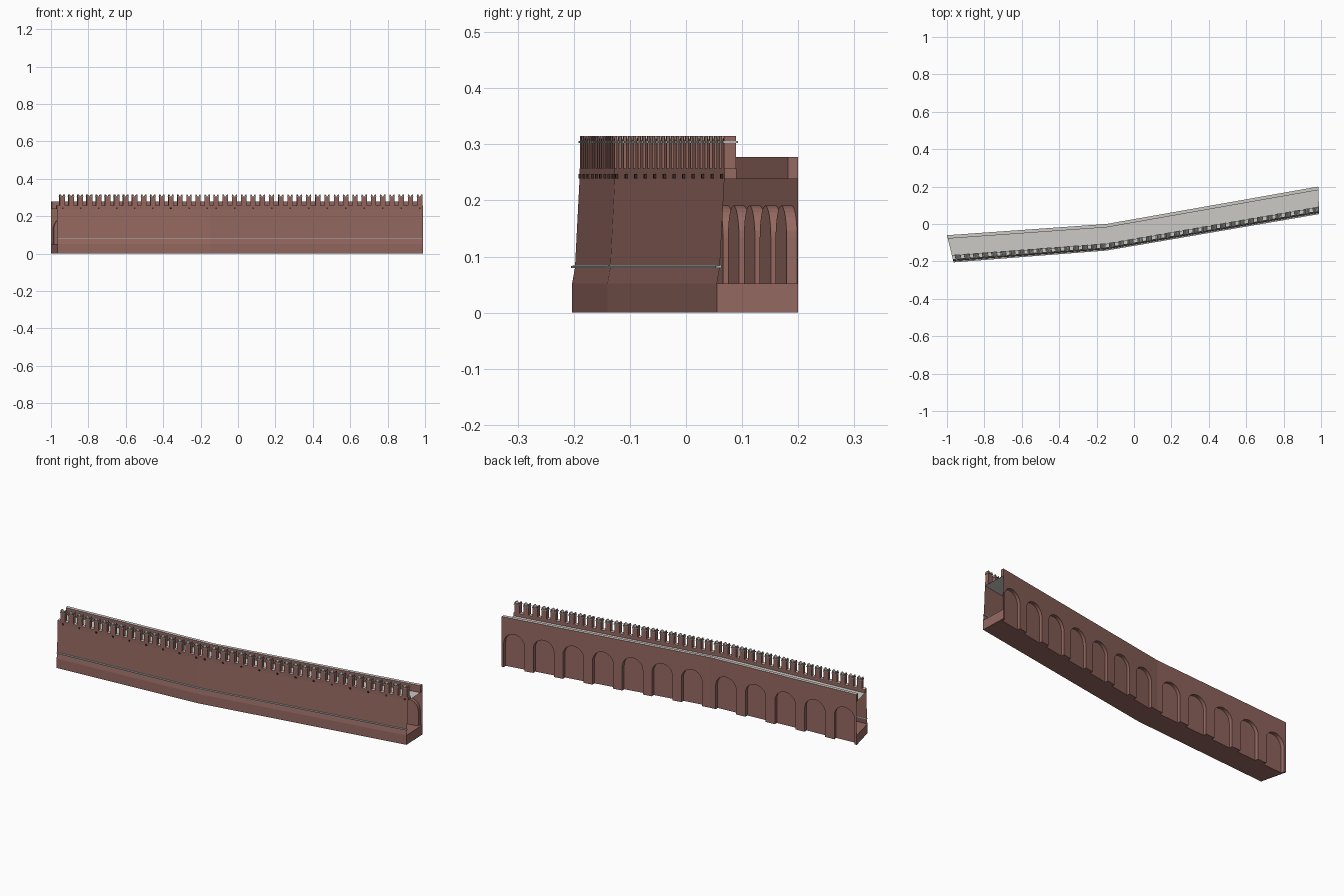
import bpy, bmesh, math
from mathutils import Vector

if "Cube" in bpy.data.objects:
    bpy.data.objects.remove(bpy.data.objects["Cube"])


def material(name, rgb):
    m = bpy.data.materials.new(name)
    m.use_nodes = True
    m.diffuse_color = (*rgb, 1)
    m.node_tree.nodes["Principled BSDF"].inputs["Base Color"].default_value = (*rgb, 1)
    return m


brick = material("red_brick", (0.30, 0.14, 0.118))
stone = material("pale_stone", (0.60, 0.59, 0.56))
trim = material("grey_green_trim", (0.42, 0.50, 0.48))
dark = material("drain_shadow", (0.05, 0.025, 0.02))

# Plan of the bent wall: front and back lines at the two ends and the bend
FRONT = [Vector(p) for p in ((-0.965, -0.203), (-0.147, -0.14), (0.99, 0.055))]
BACK = [Vector(p) for p in ((-1.0, -0.06), (-0.147, 0.0), (0.985, 0.2))]
DEPTH = 0.14
BASE, DECK, PARAPET, MERLON = 0.052, 0.238, 0.257, 0.315
SEGMENTS = (0, 1)


def length(seg):
    return (FRONT[seg + 1] - FRONT[seg]).length


def at(seg, d, v, z):
    """Point at distance d along a segment, v behind the front line, height z."""
    t = d / length(seg)
    f = FRONT[seg].lerp(FRONT[seg + 1], t)
    b = BACK[seg].lerp(BACK[seg + 1], t)
    p = f.lerp(b, v / DEPTH)
    return Vector((p.x, p.y, z))


def build(name, faces, mats, top_rule=False):
    bm = bmesh.new()
    for pts in faces:
        bm.faces.new([bm.verts.new(p) for p in pts])
    bmesh.ops.remove_doubles(bm, verts=bm.verts, dist=0.00005)
    bmesh.ops.recalc_face_normals(bm, faces=bm.faces)
    bm.normal_update()
    for f in bm.faces:
        # Upward faces take the second colour
        if top_rule and abs(f.normal.z) > 0.4:
            f.material_index = 1
    me = bpy.data.meshes.new(name)
    bm.to_mesh(me)
    bm.free()
    for m in mats:
        me.materials.append(m)
    ob = bpy.data.objects.new(name, me)
    bpy.context.scene.collection.objects.link(ob)
    return ob


def sweep(profile, closed=False):
    """Faces of a (v, z) profile carried along both segments."""
    faces = []
    pairs = list(zip(profile, profile[1:] + profile[:1]))
    for seg in SEGMENTS:
        for a, b in pairs if closed else pairs[:-1]:
            n = length(seg)
            faces.append([at(seg, 0, *a), at(seg, n, *a), at(seg, n, *b), at(seg, 0, *b)])
    if closed:
        faces.append([at(0, 0, *p) for p in profile])
        faces.append([at(1, length(1), *p) for p in profile])
    return faces


def prism(seg, outline, v0, v1):
    """Faces of a (d, z) outline extruded from v0 to v1."""
    faces = [[at(seg, d, v, z) for d, z in outline] for v in (v0, v1)]
    for a, b in zip(outline, outline[1:] + outline[:1]):
        faces.append([at(seg, a[0], v0, a[1]), at(seg, b[0], v0, b[1]),
                      at(seg, b[0], v1, b[1]), at(seg, a[0], v1, a[1])])
    return faces


def rect(d, half, z0, z1):
    return [(d - half, z0), (d + half, z0), (d + half, z1), (d - half, z1)]


# Front face with plinth and batter
build("front_wall", sweep([(0, 0), (0, BASE), (0.005, 0.08), (0.013, DECK)]), [brick])
build("front_parapet", sweep([(0.013, DECK), (0.013, PARAPET), (0.034, PARAPET), (0.034, DECK)], True),
      [brick, stone], True)
build("walkway", sweep([(0.034, DECK), (0.122, DECK)]), [stone])
build("back_parapet", sweep([(0.122, DECK), (0.122, 0.277), (DEPTH, 0.277), (DEPTH, DECK)], True),
      [brick, stone], True)
build("string_course", sweep([(-0.002, 0.080), (-0.002, 0.083), (0.008, 0.085), (0.008, 0.080)], True), [trim])

# Back wall with arched niches, and the floor slab notched to match
RADIUS, SPRING, NICHE = 0.057, 0.134, 0.018
ARC = 14


def niche_centres(seg):
    if seg == 0:
        return [0.068 + 0.166 * i for i in range(5)]
    return sorted(length(1) - 0.068 - 0.164 * i for i in range(7))


def arch(c):
    curve = [(c - RADIUS * math.cos(math.pi * i / ARC), SPRING + RADIUS * math.sin(math.pi * i / ARC))
             for i in range(ARC + 1)]
    return [(c - RADIUS, 0)] + curve + [(c + RADIUS, 0)]


wall, slab = [], []
inner = DEPTH - NICHE
for seg in SEGMENTS:
    n = length(seg)
    face, plan = [(0, 0)], [(0, 0), (0, DEPTH)]
    for c in niche_centres(seg):
        pts = arch(c)
        face += pts
        wall.append([at(seg, d, inner, z) for d, z in pts])
        for a, b in zip(pts, pts[1:]):
            wall.append([at(seg, a[0], DEPTH, a[1]), at(seg, b[0], DEPTH, b[1]),
                         at(seg, b[0], inner, b[1]), at(seg, a[0], inner, a[1])])
        plan += [(c - RADIUS, DEPTH), (c - RADIUS, inner), (c + RADIUS, inner), (c + RADIUS, DEPTH)]
    face += [(n, 0), (n, DECK), (0, DECK)]
    plan += [(n, DEPTH), (n, 0)]
    wall.append([at(seg, d, DEPTH, z) for d, z in face])
    for z in (0, BASE):
        slab.append([at(seg, d, v, z) for d, v in plan])
for seg, d in ((0, 0), (1, length(1))):
    slab.append([at(seg, d, 0, 0), at(seg, d, DEPTH, 0), at(seg, d, DEPTH, BASE), at(seg, d, 0, BASE)])
build("back_wall", wall, [brick])
build("floor_slab", slab, [brick])

# Swallow-tailed merlons with a thin ledge, and drains under every other one
W = 0.014
for seg, count in ((0, 17), (1, 23)):
    first, last = 0.03, length(seg) - 0.018
    for i in range(count):
        c = first + (last - first) * i / (count - 1)
        outline = [(c - W, PARAPET), (c + W, PARAPET), (c + W, MERLON), (c + W * 0.6, MERLON),
                   (c, 0.302), (c - W * 0.6, MERLON), (c - W, MERLON)]
        build("merlon", prism(seg, outline, 0.013, 0.034), [brick, stone], True)
        build("merlon_ledge", prism(seg, rect(c, W + 0.002, 0.302, 0.3055), 0.010, 0.037), [trim])
        if i % 2 == 0:
            build("drain", prism(seg, rect(c, 0.004, 0.239, 0.247), 0.009, 0.015), [dark])
